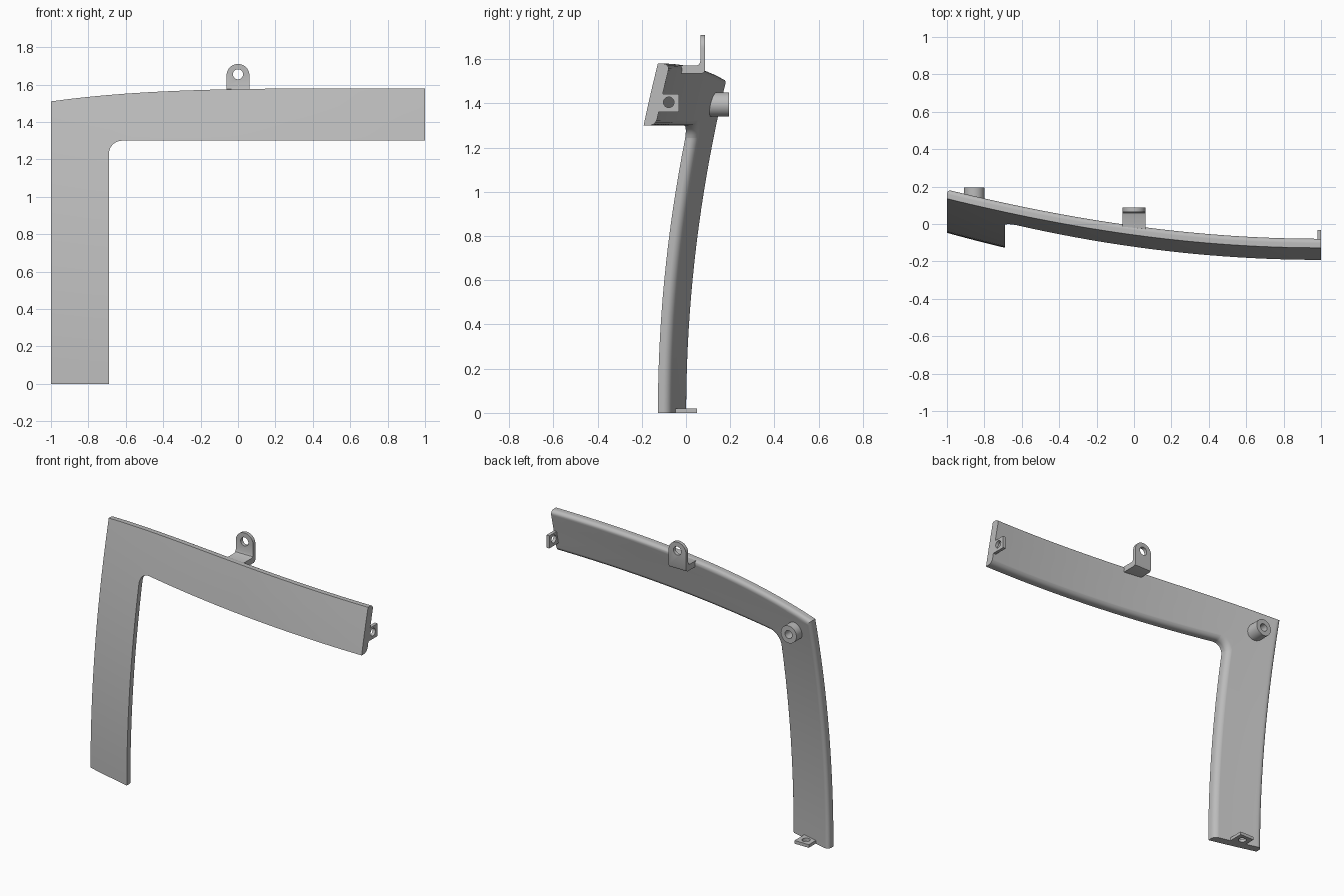
import bpy, bmesh, math
from mathutils import Vector

if "Cube" in bpy.data.objects:
    bpy.data.objects.remove(bpy.data.objects["Cube"], do_unlink=True)

grey = bpy.data.materials.new("plain grey")
grey.use_nodes = True
GREY = (0.5, 0.5, 0.5, 1)
grey.diffuse_color = GREY
grey.node_tree.nodes["Principled BSDF"].inputs["Base Color"].default_value = GREY

THICK = 0.055


def bow(x, z):
    """Depth of the curved front skin."""
    return -0.327 + 0.07 * (1 - x) ** 2 + 0.08 * z ** 2


def prism(points, offset):
    """Closed solid from an outline pushed along an offset."""
    bm = bmesh.new()
    face = bm.faces.new([bm.verts.new(p) for p in points])
    ext = bmesh.ops.extrude_face_region(bm, geom=[face])
    moved = [g for g in ext["geom"] if isinstance(g, bmesh.types.BMVert)]
    bmesh.ops.translate(bm, verts=moved, vec=offset)
    bmesh.ops.recalc_face_normals(bm, faces=bm.faces)
    return bm


def finish(name, bm):
    bmesh.ops.recalc_face_normals(bm, faces=bm.faces)
    mesh = bpy.data.meshes.new(name)
    bm.to_mesh(mesh)
    bm.free()
    mesh.materials.append(grey)
    obj = bpy.data.objects.new(name, mesh)
    bpy.context.collection.objects.link(obj)
    return obj


def smooth(obj):
    bpy.ops.object.select_all(action="DESELECT")
    obj.select_set(True)
    bpy.context.view_layer.objects.active = obj
    bpy.ops.object.shade_smooth_by_angle(angle=math.radians(35))


def cylinder(name, radius, depth, centre, axis):
    bm = bmesh.new()
    bmesh.ops.create_cone(bm, cap_ends=True, segments=32, radius1=radius,
                          radius2=radius, depth=depth)
    turn = Vector((0, 0, 1)).rotation_difference(Vector(axis)).to_matrix()
    bmesh.ops.rotate(bm, verts=bm.verts, matrix=turn)
    bmesh.ops.translate(bm, verts=bm.verts, vec=centre)
    return finish(name, bm)


def drill(obj, radius, depth, centre, axis):
    cutter = cylinder("hole_cutter", radius, depth, centre, axis)
    cutter.hide_render = True
    mod = obj.modifiers.new("hole", "BOOLEAN")
    mod.operation, mod.solver, mod.object = "DIFFERENCE", "EXACT", cutter
    bpy.context.view_layer.objects.active = obj
    bpy.ops.object.modifier_apply(modifier=mod.name)
    bpy.data.objects.remove(cutter, do_unlink=True)
    smooth(obj)


def box(name, low, high):
    (x0, y0, z0), (x1, y1, z1) = low, high
    base = [(x0, y0, z0), (x1, y0, z0), (x1, y1, z0), (x0, y1, z0)]
    return finish(name, prism(base, (0, 0, z1 - z0)))


# Curved corner panel: flat outline, rounded rear rim, then bent
INNER_X, INNER_Z, R = -0.69, 1.30, 0.07
outline = [(-1, 0), (INNER_X, 0)]
for i in range(9):
    a = math.pi - i * math.pi / 16
    outline.append((INNER_X + R + R * math.cos(a), INNER_Z - R + R * math.sin(a)))
outline.append((1, INNER_Z))
for i in range(21):
    x = 1 - i / 10
    outline.append((x, 1.58 - 0.07 * ((1 - x) / 2) ** 4))

bm = prism([(x, 0, z) for x, z in outline], (0, THICK, 0))


def is_rear_rim(edge):
    a, b = (v.co for v in edge.verts)
    at_end = (a.x > 0.999 and b.x > 0.999) or (a.z < 0.001 and b.z < 0.001)
    return a.y > THICK / 2 and b.y > THICK / 2 and not at_end


bmesh.ops.bevel(bm, geom=[e for e in bm.edges if is_rear_rim(e)], offset=0.03,
                offset_type="OFFSET", segments=5, profile=0.5, affect="EDGES")
cuts = [((-0.957 + 0.08 * i, 0, 0), (1, 0, 0)) for i in range(25)]
cuts += [((0, 0, 0.043 + 0.08 * i), (0, 0, 1)) for i in range(20)]
for point, normal in cuts:
    bmesh.ops.bisect_plane(bm, geom=bm.verts[:] + bm.edges[:] + bm.faces[:],
                           plane_co=point, plane_no=normal, dist=1e-5)
for v in bm.verts:
    v.co.y += bow(v.co.x, v.co.z)
panel = finish("corner_panel", bm)
smooth(panel)
panel.modifiers.new("even_shading", "WEIGHTED_NORMAL").keep_sharp = True

# Top bracket: bent strip with a rounded, drilled upright
profile = [(-0.05, 1.535), (0.07, 1.535), (0.082, 1.54), (0.087, 1.552),
           (0.087, 1.71), (0.065, 1.71), (0.065, 1.59), (0.06, 1.577),
           (0.05, 1.572), (-0.05, 1.572)]
bm = prism([(-0.061, y, z) for y, z in profile], (0.122, 0, 0))
corners = [e for e in bm.edges
           if all(v.co.z > 1.7 for v in e.verts)
           and abs(e.verts[0].co.x - e.verts[1].co.x) < 0.001]
bmesh.ops.bevel(bm, geom=corners, offset=0.06, offset_type="OFFSET",
                segments=10, profile=0.5, affect="EDGES")
drill(finish("top_bracket", bm), 0.027, 0.1, (0, 0.076, 1.655), (0, 1, 0))

# Joining tabs at the open ends
end_tab = box("end_tab", (0.98, -0.14, 1.362), (1, -0.032, 1.442))
drill(end_tab, 0.024, 0.1, (0.99, -0.078, 1.405), (1, 0, 0))
foot_tab = box("foot_tab", (-0.895, -0.07, 0), (-0.795, 0.05, 0.02))
drill(foot_tab, 0.024, 0.1, (-0.845, 0.005, 0.01), (0, 0, 1))

# Hollow mounting boss behind the corner
boss = cylinder("mounting_boss", 0.055, 0.105, (-0.855, 0.1425, 1.395), (0, 1, 0))
drill(boss, 0.025, 0.1, (-0.855, 0.19, 1.395), (0, 1, 0))
